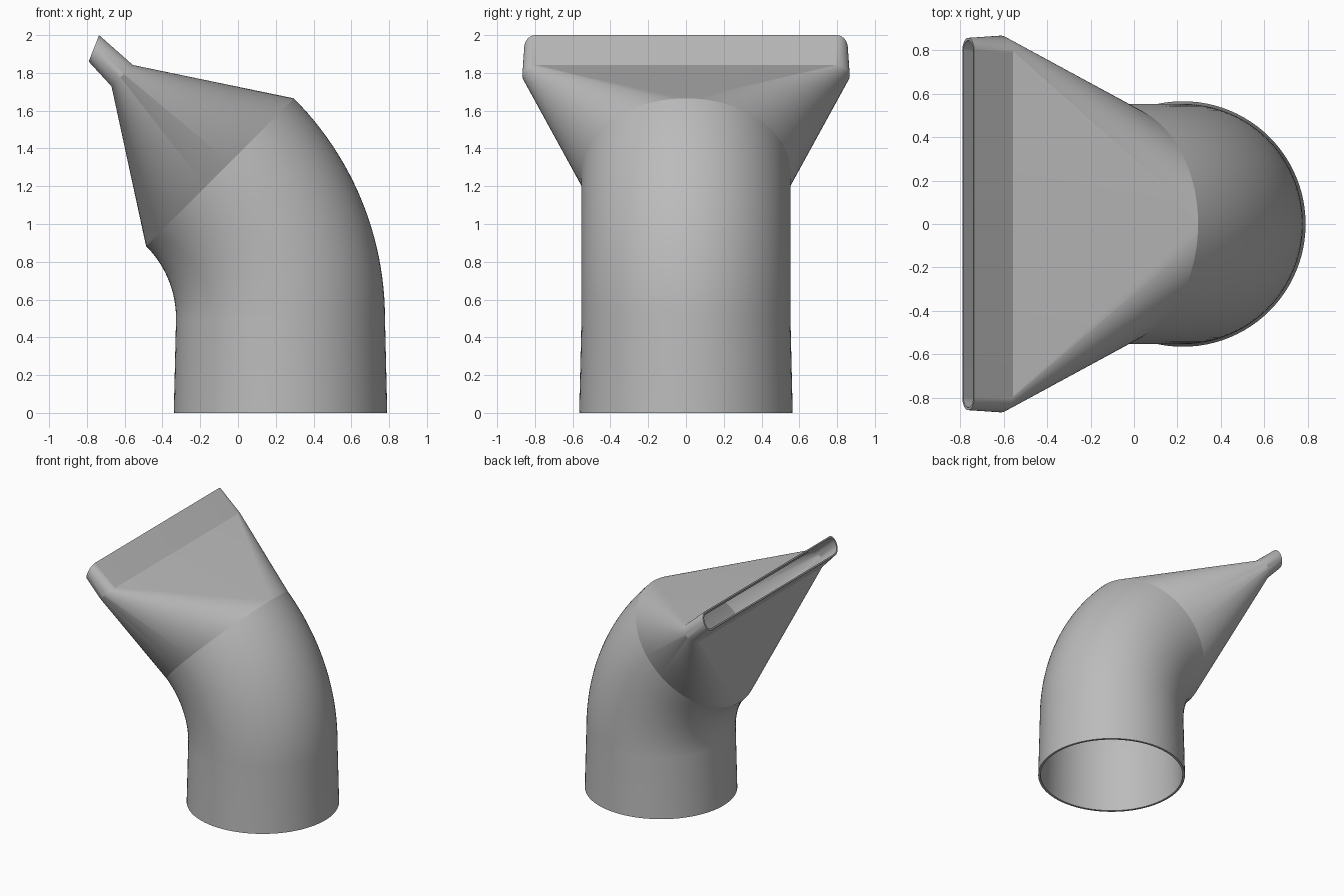
import bpy, bmesh
from math import sin, cos, pi, radians
from mathutils import Vector

if "Cube" in bpy.data.objects:
    bpy.data.objects.remove(bpy.data.objects["Cube"], do_unlink=True)

HALF = 48      # segments per half ring
WALL = 0.018
PIVOT = Vector((-0.87, 0, 0.5))
BEND, TUBE = 1.095, 0.553

grey = bpy.data.materials.new("plain grey")
grey.use_nodes = True
grey.diffuse_color = (0.5, 0.5, 0.5, 1)
grey.node_tree.nodes["Principled BSDF"].inputs["Base Color"].default_value = (0.5, 0.5, 0.5, 1)


def ring(centre, across, thick, round_y, flat=0.0, inset=0.0):
    """Stadium section: two half ellipses, pushed apart along y by flat."""
    points = []
    for side in (1, -1):
        for i in range(HALF + 1):
            a = -pi / 2 + pi * i / HALF
            points.append(Vector(centre)
                          + across.normalized() * (thick - inset) * sin(a) * side
                          + Vector((0, side * (flat + (round_y - inset) * cos(a)), 0)))
    return points


def shell(name, rings, flip):
    """Skin consecutive rings into one smooth surface."""
    bm = bmesh.new()
    loops = [[bm.verts.new(p) for p in r] for r in rings]
    n = len(loops[0])
    for a, b in zip(loops, loops[1:]):
        for i in range(n):
            j = (i + 1) % n
            quad = [a[i], a[j], b[j], b[i]]
            bm.faces.new(quad[::-1] if flip else quad)
    bmesh.ops.remove_doubles(bm, verts=bm.verts, dist=1e-5)
    mesh = bpy.data.meshes.new(name)
    bm.to_mesh(mesh)
    bm.free()
    mesh.materials.append(grey)
    obj = bpy.data.objects.new(name, mesh)
    bpy.context.collection.objects.link(obj)
    bpy.ops.object.select_all(action="DESELECT")
    obj.select_set(True)
    bpy.context.view_layer.objects.active = obj
    bpy.ops.object.shade_smooth_by_angle(angle=radians(25))
    return obj


def elbow_rings(inset):
    """Bent tube from the joint down to the slightly flared open foot."""
    rings = []
    steps = 24
    for k in range(steps + 1):
        a = radians(45) * (1 - k / steps)
        out = Vector((cos(a), 0, sin(a)))
        rings.append(ring(PIVOT + out * BEND, out, TUBE, TUBE, inset=inset))
    rings.append(ring((0.225, 0, 0), Vector((1, 0, 0)), 0.565, 0.565, inset=inset))
    return rings


def nozzle_rings(inset):
    """Round joint narrowing to a wide slot with a slanted lip."""
    out = Vector((1, 0, 1)).normalized()
    return [
        ring(PIVOT + out * BEND, out, TUBE, TUBE, inset=inset),
        ring((-0.613, 0, 1.785), out, 0.08, 0.08, 0.787, inset * 0.7),
        ring((-0.763, 0, 1.93), Vector((0.055, 0, 0.14)), 0.075, 0.06, 0.797, inset * 0.7),
    ]


# Outer skin runs over the open rim and back along the inner skin
shell("elbow_tube", elbow_rings(0) + elbow_rings(WALL)[::-1], False)
shell("slot_nozzle", nozzle_rings(0) + nozzle_rings(WALL)[::-1], True)
